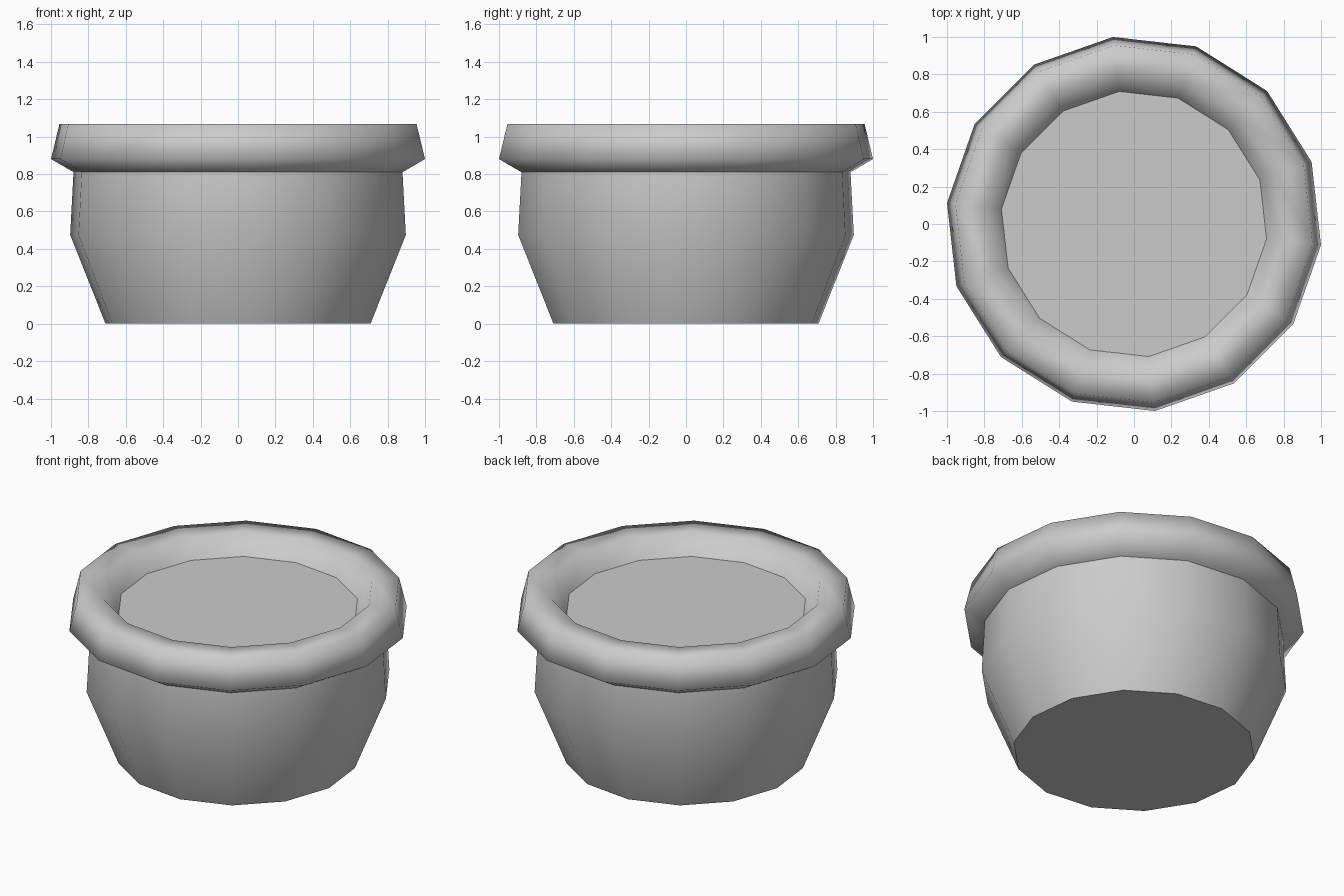
import bpy, bmesh, math

SIDES = 14
START = math.radians(45)

cube = bpy.data.objects.get("Cube")
if cube:
    bpy.data.objects.remove(cube, do_unlink=True)

grey = bpy.data.materials.new("plain grey")
grey.use_nodes = True
colour = (0.6, 0.6, 0.6, 1)
grey.diffuse_color = colour
grey.node_tree.nodes["Principled BSDF"].inputs["Base Color"].default_value = colour


def lathe(name, profile, cap_start=False):
    """Turn a (radius, height) profile around z; optionally cap its first ring."""
    bm = bmesh.new()
    rings = []
    for r, z in profile:
        angles = [START + math.tau * i / SIDES for i in range(SIDES)]
        rings.append([bm.verts.new((r * math.cos(a), r * math.sin(a), z)) for a in angles])
    for low, high in zip(rings, rings[1:]):
        for i in range(SIDES):
            j = (i + 1) % SIDES
            bm.faces.new((low[i], low[j], high[j], high[i])).smooth = True
    if cap_start:
        cap = bm.faces.new(rings[0])
        if len(rings) > 1:
            cap.normal_flip()
        for edge in cap.edges:
            edge.smooth = False
    mesh = bpy.data.meshes.new(name)
    bm.to_mesh(mesh)
    bm.free()
    mesh.materials.append(grey)
    obj = bpy.data.objects.new(name, mesh)
    bpy.context.collection.objects.link(obj)
    return obj


# Tapered body with a flat base
lathe("pot_body", [(0.713, 0), (0.903, 0.475), (0.885, 0.81)], cap_start=True)

# Thick rounded rim: underside, outside, top and inner wall
lathe("pot_rim", [(0.885, 0.81), (1.006, 0.88), (0.961, 1.067), (0.8, 1.067), (0.713, 0.95)])

# Flat filling inside the rim
lathe("pot_filling", [(0.713, 0.95)], cap_start=True)
